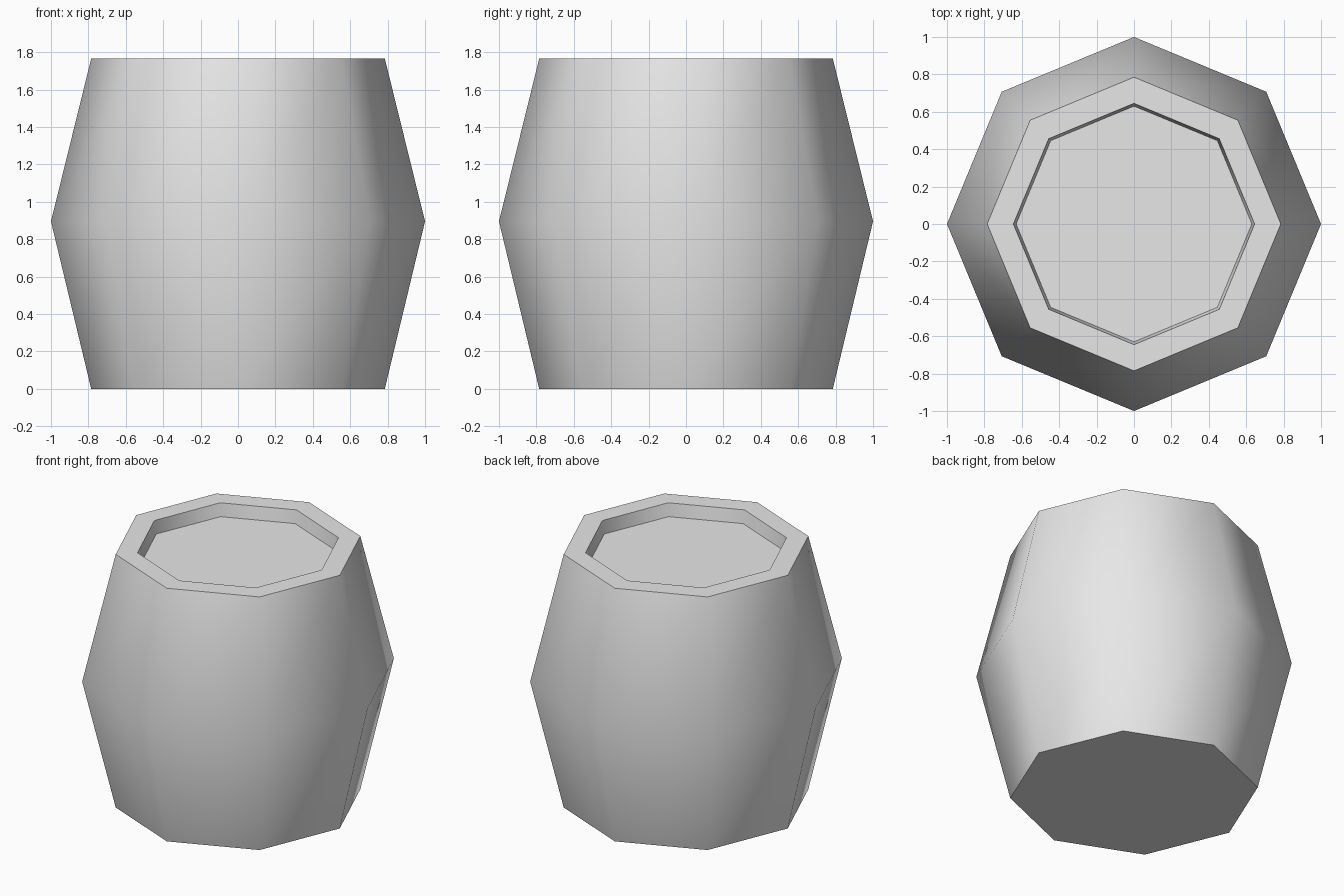
import bpy
import bmesh
from math import cos, sin, pi, radians

SIDES = 8

cube = bpy.data.objects.get("Cube")
if cube:
    bpy.data.objects.remove(cube, do_unlink=True)

# Single plain grey
grey = bpy.data.materials.new("light grey")
grey.use_nodes = True
colour = (0.8, 0.8, 0.8, 1)
grey.diffuse_color = colour
grey.node_tree.nodes["Principled BSDF"].inputs["Base Color"].default_value = colour


def lathe(name, profile):
    """Sweep (radius, height) points around z and cap both ends."""
    bm = bmesh.new()
    rings = [[bm.verts.new((r * cos(2 * pi * i / SIDES), r * sin(2 * pi * i / SIDES), z))
              for i in range(SIDES)] for r, z in profile]
    for low, high in zip(rings, rings[1:]):
        for i in range(SIDES):
            j = (i + 1) % SIDES
            bm.faces.new((low[i], low[j], high[j], high[i]))
    bm.faces.new(rings[0][::-1])
    bm.faces.new(rings[-1])
    bmesh.ops.recalc_face_normals(bm, faces=bm.faces)
    mesh = bpy.data.meshes.new(name)
    bm.to_mesh(mesh)
    bm.free()
    mesh.materials.append(grey)
    obj = bpy.data.objects.new(name, mesh)
    bpy.context.collection.objects.link(obj)
    return obj


# Barrel: base, belly, outer rim, inner rim, recessed lid
barrel = lathe("barrel", [(0.785, 0), (1, 0.895), (0.785, 1.765), (0.645, 1.765), (0.63, 1.675)])

# Smooth staves with sharp rims
bpy.ops.object.select_all(action="DESELECT")
barrel.select_set(True)
bpy.context.view_layer.objects.active = barrel
bpy.ops.object.shade_smooth_by_angle(angle=radians(60))
